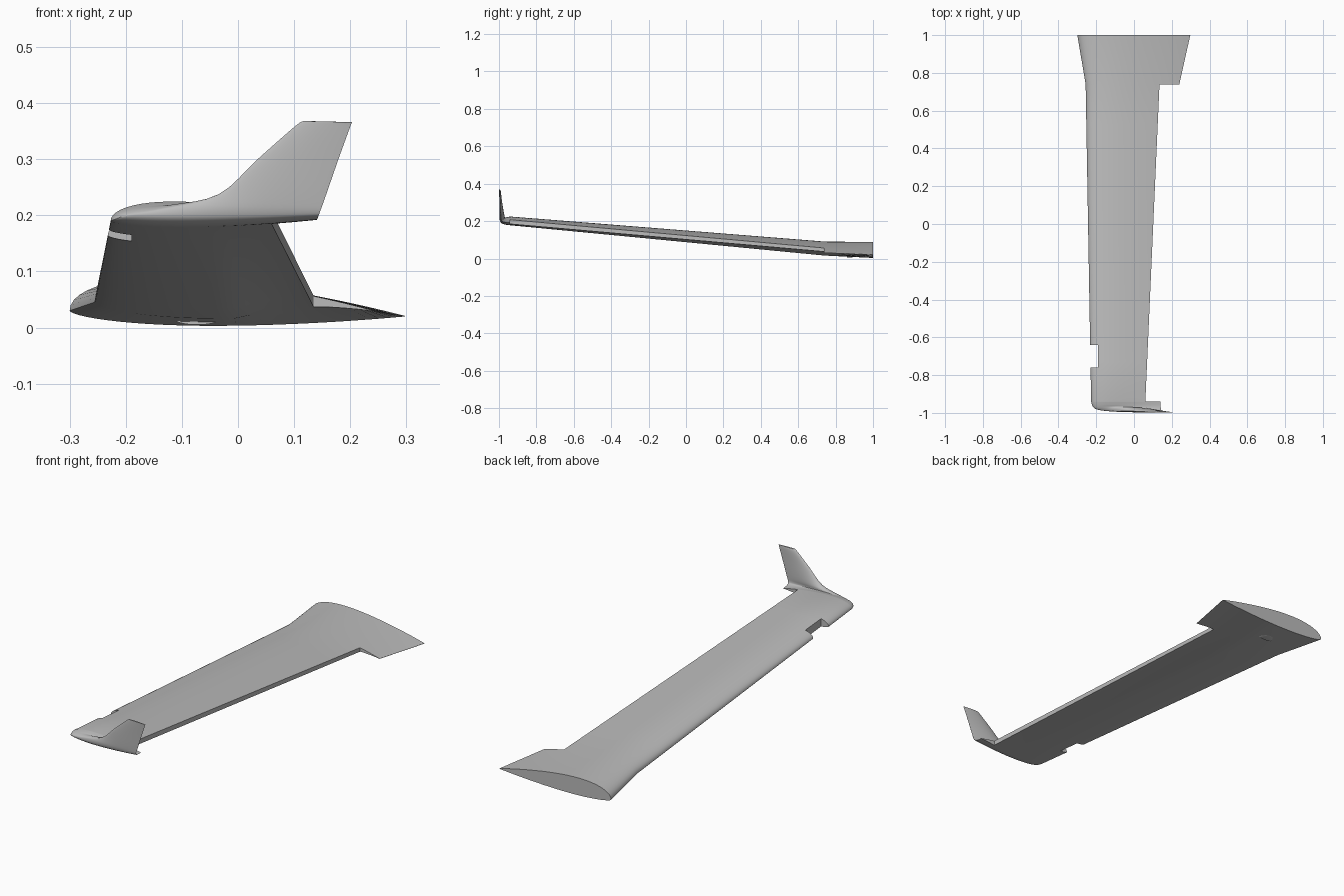
import bpy, bmesh, math

if "Cube" in bpy.data.objects:
    bpy.data.objects.remove(bpy.data.objects["Cube"])

mat = bpy.data.materials.new("light_grey")
mat.diffuse_color = (0.5, 0.5, 0.5, 1)
mat.use_nodes = True
mat.node_tree.nodes["Principled BSDF"].inputs["Base Color"].default_value = mat.diffuse_color


def to_object(name, bm):
    bmesh.ops.recalc_face_normals(bm, faces=bm.faces)
    me = bpy.data.meshes.new(name)
    bm.to_mesh(me)
    bm.free()
    me.materials.append(mat)
    ob = bpy.data.objects.new(name, me)
    bpy.context.collection.objects.link(ob)
    return ob


def activate(ob):
    bpy.ops.object.select_all(action='DESELECT')
    ob.select_set(True)
    bpy.context.view_layer.objects.active = ob


def thick(x):
    # normalised airfoil half thickness, peak of 1
    return 10 * (0.2969 * math.sqrt(x) - 0.126 * x - 0.3516 * x**2 + 0.2843 * x**3 - 0.1026 * x**4)


N = 28


def section(y, lx, lz, tx, tz, up, low, cusp, cant):
    # closed airfoil loop: trailing edge over the top to the nose, back underneath
    c = math.radians(cant)
    pts = []
    for i in range(2 * N + 1):
        top = i <= N
        x = 0.5 * (1 + math.cos(math.pi * i / N))
        if top:
            h = up * thick(x)
        else:
            h = -low * thick(x ** 1.2)
            if x > 0.5:
                h += cusp * math.sin(math.pi * (x - 0.5) / 0.5)
        pts.append((lx + (tx - lx) * x, y + h * math.sin(c), lz + (tz - lz) * x + h * math.cos(c)))
    return pts


# y, nose x, nose z, tail x, tail z, upper height, lower depth, cusp, cant
inner = [
    (1.0, -0.30, 0.030, 0.298, 0.020, 0.061, 0.023, 0, 0),
    (0.74, -0.256, 0.045, 0.24, 0.030, 0.050, 0.023, 0.016, 0),
]
tip = [
    (-0.94, -0.227, 0.190, 0.14, 0.192, 0.034, 0.013, 0, 0),
    (-0.965, -0.219, 0.193, 0.141, 0.193, 0.029, 0.012, 0, 15),
    (-0.982, -0.195, 0.201, 0.143, 0.198, 0.024, 0.011, 0, 40),
    (-0.988, -0.13, 0.213, 0.146, 0.206, 0.022, 0.009, 0, 60),
    (-0.990, -0.035, 0.237, 0.154, 0.228, 0.018, 0.007, 0, 78),
    (-0.993, 0.035, 0.300, 0.179, 0.300, 0.010, 0.005, 0, 85),
    (-0.996, 0.102, 0.359, 0.200, 0.358, 0.006, 0.003, 0, 87),
    (-0.997, 0.117, 0.368, 0.203, 0.366, 0.003, 0.002, 0, 88),
]
rows = list(inner)
a, b = inner[1], tip[0]
rows += [tuple(p + (q - p) * k / 8 for p, q in zip(a, b)) for k in range(1, 8)]
# the cusp fades out towards the tip; the tip itself is a smooth curve
for i in range(len(tip) - 1):
    p0, p1, p2, p3 = tip[max(i - 1, 0)], tip[i], tip[i + 1], tip[min(i + 2, len(tip) - 1)]
    for k in range(4):
        t = k / 4
        rows.append(tuple(0.5 * (2 * q1 + (q2 - q0) * t + (2 * q0 - 5 * q1 + 4 * q2 - q3) * t * t
                                 + (3 * q1 - q0 - 3 * q2 + q3) * t**3)
                          for q0, q1, q2, q3 in zip(p0, p1, p2, p3)))
rows.append(tip[-1])

# wing and winglet as one loft
bm = bmesh.new()
loops = [[bm.verts.new(p) for p in section(*r)] for r in rows]
M = 2 * N + 1
for A, B in zip(loops, loops[1:]):
    for j in range(M):
        k = (j + 1) % M
        bm.faces.new((A[j], A[k], B[k], B[j]))
bm.faces.new(loops[0])
bm.faces.new(loops[-1])
bmesh.ops.remove_doubles(bm, verts=bm.verts, dist=1e-5)
wing = to_object("wing_with_winglet", bm)


def cut(outline):
    # remove a vertical prism from the wing
    b = bmesh.new()
    lo = [b.verts.new((x, y, -0.5)) for x, y in outline]
    hi = [b.verts.new((x, y, 0.8)) for x, y in outline]
    b.faces.new(lo)
    b.faces.new(hi)
    n = len(outline)
    for i in range(n):
        j = (i + 1) % n
        b.faces.new((lo[i], lo[j], hi[j], hi[i]))
    cutter = to_object("cutter", b)
    cutter.hide_render = True
    activate(wing)
    m = wing.modifiers.new("cut", 'BOOLEAN')
    m.operation = 'DIFFERENCE'
    m.solver = 'EXACT'
    m.object = cutter
    bpy.ops.object.modifier_apply(modifier="cut")
    bpy.data.objects.remove(cutter)


# flap bay along the trailing edge, and the notch in the leading edge
cut([(0.135, 0.739), (0.5, 0.739), (0.5, -0.941), (0.06, -0.941)])
cut([(-0.5, -0.64), (-0.19, -0.64), (-0.19, -0.76), (-0.5, -0.76)])

# small scoop under the root, flat side facing forward
bm = bmesh.new()
bmesh.ops.create_uvsphere(bm, u_segments=24, v_segments=12, radius=1)
for v in bm.verts:
    v.co = (-0.073 + 0.037 * v.co.x, 0.86 + 0.05 * v.co.y, 0.013 + 0.008 * v.co.z)
res = bmesh.ops.bisect_plane(bm, geom=bm.verts[:] + bm.edges[:] + bm.faces[:], dist=1e-6,
                             plane_co=(0, 0.8601, 0), plane_no=(0, -1, 0), clear_outer=True)
bmesh.ops.holes_fill(bm, edges=[e for e in bm.edges if e.is_boundary], sides=0)
scoop = to_object("underside_scoop", bm)

for ob in (wing, scoop):
    activate(ob)
    bpy.ops.object.shade_smooth_by_angle(angle=math.radians(35))
